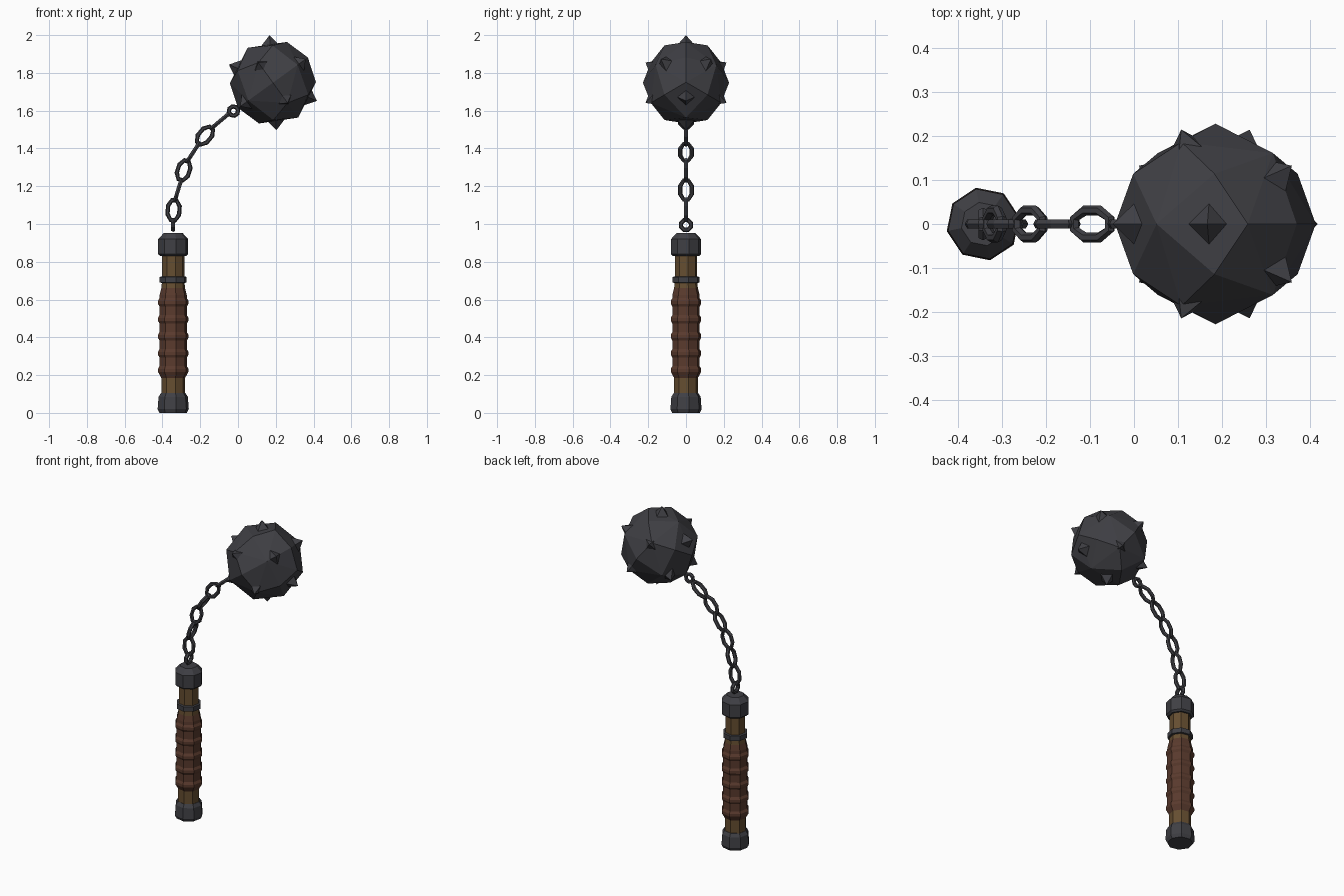
import bpy, bmesh, math
from mathutils import Vector, Matrix

if "Cube" in bpy.data.objects:
    bpy.data.objects.remove(bpy.data.objects["Cube"])


def material(name, rgb):
    m = bpy.data.materials.new(name)
    m.diffuse_color = (*rgb, 1)
    m.use_nodes = True
    m.node_tree.nodes["Principled BSDF"].inputs["Base Color"].default_value = m.diffuse_color
    return m


STEEL = material("dark_steel", (0.05, 0.05, 0.058))
WOOD = material("wood", (0.13, 0.075, 0.03))
LEATHER = material("leather", (0.10, 0.042, 0.026))


def finish(name, bm, mat):
    bmesh.ops.recalc_face_normals(bm, faces=bm.faces)
    me = bpy.data.meshes.new(name)
    bm.to_mesh(me)
    bm.free()
    me.materials.append(mat)
    ob = bpy.data.objects.new(name, me)
    bpy.context.collection.objects.link(ob)
    return ob


def lathe(name, profile, mat, x=-0.343, sides=8, turn=math.radians(11)):
    """Closed flat-faced turned part from (radius, z) points."""
    bm = bmesh.new()
    rings = []
    for r, z in profile:
        rings.append([bm.verts.new((x + r * math.cos(turn + math.tau * i / sides),
                                    r * math.sin(turn + math.tau * i / sides), z))
                      for i in range(sides)])
    for a, b in zip(rings, rings[1:]):
        for i in range(sides):
            j = (i + 1) % sides
            bm.faces.new((a[i], a[j], b[j], b[i]))
    bm.faces.new(rings[0])
    bm.faces.new(rings[-1])
    return finish(name, bm, mat)


def link(name, x, z, angle, sideways, half_len=0.065, half_wid=0.043, wire=0.011):
    """Chain link: long axis at 'angle' in the xz plane, sideways links lie across y."""
    along = Vector((math.cos(angle), 0, math.sin(angle)))
    y = Vector((0, 1, 0))
    across = y if sideways else along.cross(y)
    normal = along.cross(across)
    centre = Vector((x, 0, z))
    bm = bmesh.new()
    rings = []
    for i in range(8):
        a = math.tau * (i + 0.5) / 8
        out = along * math.cos(a) + across * math.sin(a)
        mid = (centre + along * math.cos(a) * (half_len - wire) * 1.04
               + across * math.sin(a) * (half_wid - wire) * 1.04)
        rings.append([bm.verts.new(mid + out * wire * 1.1 * math.cos(math.tau * k / 6)
                                   + normal * wire * 1.1 * math.sin(math.tau * k / 6))
                      for k in range(6)])
    for i in range(8):
        for k in range(6):
            a, b, m = rings[i], rings[(i + 1) % 8], (k + 1) % 6
            bm.faces.new((a[k], a[m], b[m], b[k]))
    return finish(name, bm, STEEL)


# Handle: wooden core, metal ends and band
lathe("handle_core", [(0.064, 0.05), (0.064, 0.2), (0.066, 0.64), (0.06, 0.70), (0.06, 0.87)], WOOD)
lathe("pommel_cap", [(0.074, 0), (0.084, 0.02), (0.079, 0.085), (0.066, 0.105)], STEEL)
lathe("top_cap", [(0.07, 0.83), (0.081, 0.84), (0.081, 0.92), (0.05, 0.953)], STEEL)
lathe("handle_band", [(0.06, 0.688), (0.073, 0.69), (0.073, 0.72), (0.06, 0.722)], STEEL)

# Leather grip with raised wraps
grip = [(0.064, 0.185)]
for k in range(5):
    z = 0.225 + 0.09 * k
    grip += [(0.074, z - 0.022), (0.082, z - 0.008), (0.082, z + 0.008), (0.074, z + 0.022)]
grip += [(0.073, 0.625), (0.064, 0.66)]
lathe("leather_grip", grip, LEATHER)

# Chain: small ring at each end, six long links between
R = math.radians
link("handle_ring", -0.343, 0.995, R(90), True, 0.038, 0.038)
for n, (x, z, ang) in enumerate([(-0.341, 1.073, 86), (-0.317, 1.18, 73), (-0.288, 1.284, 72),
                                 (-0.237, 1.38, 57), (-0.175, 1.468, 50), (-0.095, 1.545, 40)]):
    link(f"chain_link_{n + 1}", x, z, R(ang), n % 2 == 1)
link("ball_ring", -0.024, 1.598, R(36), False, 0.035, 0.035)

# Ball frame: first axis follows the end of the chain
TILT = R(35.9)
centre = Vector((0.185, 0, 1.748))
ax = Vector((math.cos(TILT), 0, math.sin(TILT)))
ay = Vector((0, 1, 0))
az = Vector((-math.sin(TILT), 0, math.cos(TILT)))


def ball_dir(a, b, c):
    return (ax * a + ay * b + az * c).normalized()


# Faceted ball: cube faces, edges and corners pushed onto a sphere
bm = bmesh.new()
s = math.sqrt(0.5)
for i in (-1, 0, 1):
    for j in (-1, 0, 1):
        for k in (-1, 0, 1):
            if (i, j, k) != (0, 0, 0):
                bm.verts.new(centre + 0.228 * ball_dir((i + j) * s, (i - j) * s, k))
bmesh.ops.convex_hull(bm, input=bm.verts)
finish("ball", bm, STEEL)

# Twelve pyramid spikes, evenly spread
phi = (1 + math.sqrt(5)) / 2
n = 0
for p in (1, -1):
    for q in (phi, -phi):
        for d in (ball_dir(p, 0, q), ball_dir(0, q, p), ball_dir(q, p, 0)):
            n += 1
            u = (ay - d * ay.dot(d)).normalized()
            rot = Matrix((u, d.cross(u), d)).transposed().to_4x4()
            bm = bmesh.new()
            bmesh.ops.create_cone(bm, cap_ends=True, segments=4, radius1=0.062, radius2=0, depth=0.07,
                                  matrix=Matrix.Translation(centre + d * 0.217) @ rot)
            bmesh.ops.remove_doubles(bm, verts=bm.verts, dist=1e-5)
            finish(f"spike_{n}", bm, STEEL)
